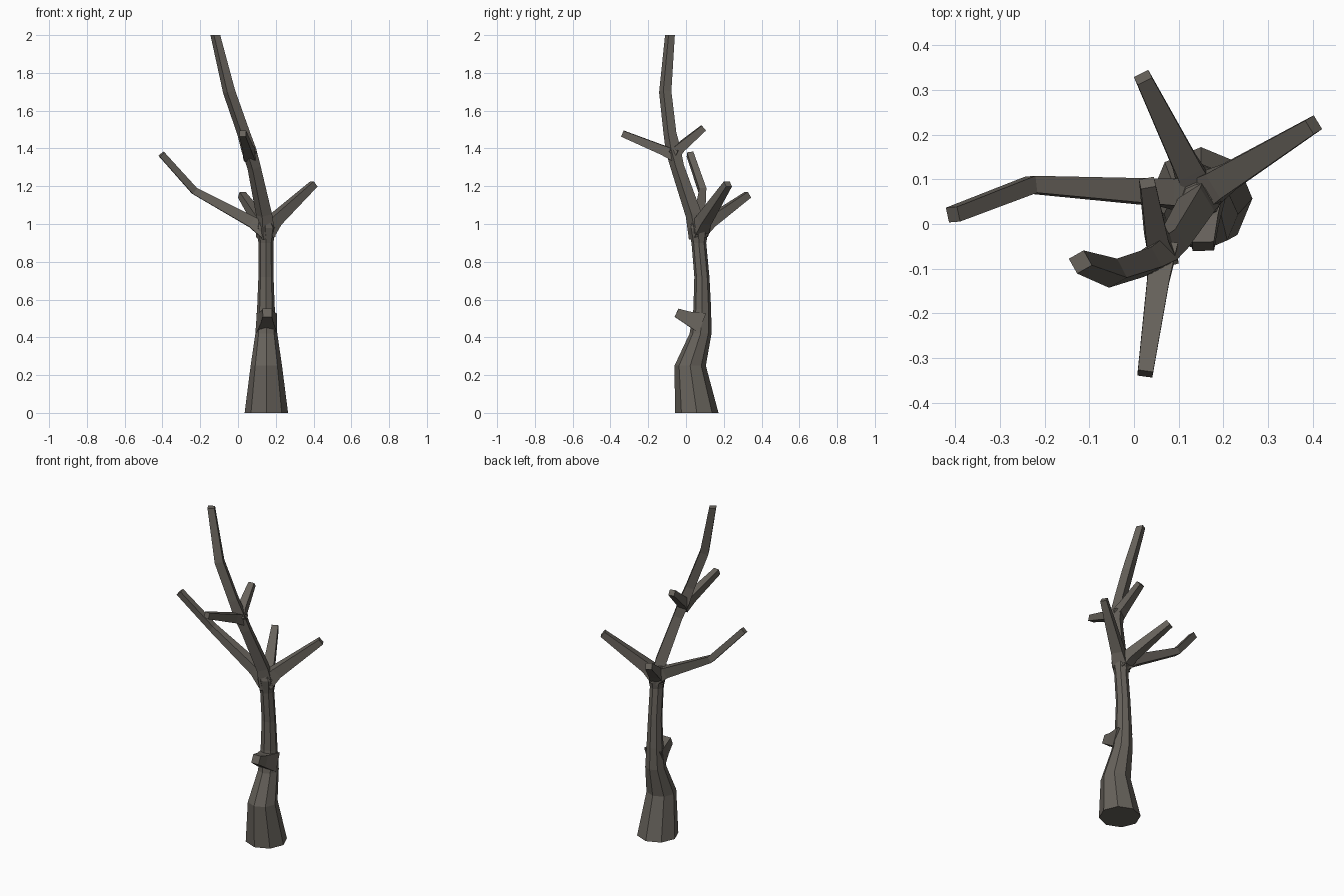
import bpy, bmesh, math
from mathutils import Vector

bark = bpy.data.materials.new("bark")
bark.diffuse_color = (0.135, 0.122, 0.105, 1)


def loft(name, rings):
    """Skin a list of vertex rings and cap both ends."""
    bm = bmesh.new()
    vs = [[bm.verts.new(p) for p in r] for r in rings]
    n = len(vs[0])
    for a, b in zip(vs, vs[1:]):
        for i in range(n):
            j = (i + 1) % n
            bm.faces.new((a[i], a[j], b[j], b[i]))
    bm.faces.new(vs[0][::-1])
    bm.faces.new(vs[-1])
    bmesh.ops.recalc_face_normals(bm, faces=bm.faces)
    me = bpy.data.meshes.new(name)
    bm.to_mesh(me)
    bm.free()
    me.materials.append(bark)
    ob = bpy.data.objects.new(name, me)
    bpy.context.collection.objects.link(ob)
    return ob


def branch(name, path, flat_end=False):
    """Square tapered limb; path entries are (x, y, z, half width)."""
    pts = [Vector(p[:3]) for p in path]
    side = (pts[-1] - pts[0]).cross(Vector((0, 0, 1))).normalized()
    rings = []
    for i, p in enumerate(pts):
        t = Vector()
        if i > 0:
            t += (p - pts[i - 1]).normalized()
        if i < len(pts) - 1:
            t += (pts[i + 1] - p).normalized()
        if flat_end and i == len(pts) - 1:
            t = Vector((0, 0, 1))
        t.normalize()
        s = (side - t * side.dot(t)).normalized()
        u = s.cross(t)
        w = path[i][3]
        rings.append([p + s * w * a + u * w * b
                      for a, b in ((1, 1), (-1, 1), (-1, -1), (1, -1))])
    return loft(name, rings)


# Eight-sided bent trunk: x, y, z, radius
trunk = [(0.15, 0.057, 0, 0.115), (0.15, 0.022, 0.25, 0.083),
         (0.15, 0.077, 0.42, 0.058), (0.148, 0.086, 0.55, 0.047),
         (0.148, 0.084, 0.72, 0.040), (0.148, 0.068, 0.90, 0.039),
         (0.146, 0.066, 0.98, 0.055), (0.140, 0.055, 1.03, 0.034)]
loft("trunk", [[(x + r * math.cos(k * math.pi / 4), y + r * math.sin(k * math.pi / 4), z)
                for k in range(8)] for x, y, z, r in trunk])

# Broken stub on the front of the trunk
branch("stub", [(0.152, 0.085, 0.475, 0.055), (0.154, 0.005, 0.505, 0.034),
                (0.155, -0.050, 0.530, 0.024)])

# Leader continuing up from the fork
branch("leader", [(0.148, 0.066, 0.93, 0.038), (0.138, 0.040, 1.05, 0.031),
                  (0.085, -0.045, 1.30, 0.026), (0.058, -0.068, 1.39, 0.029),
                  (0.030, -0.085, 1.48, 0.025), (-0.047, -0.110, 1.70, 0.024),
                  (-0.120, -0.085, 2.0, 0.019)], True)

# Limbs from the main fork
branch("left_limb", [(0.150, 0.065, 0.96, 0.042), (0.075, 0.070, 1.01, 0.030),
                     (-0.230, 0.088, 1.175, 0.019), (-0.405, 0.021, 1.37, 0.017)])
branch("right_limb", [(0.145, 0.065, 0.96, 0.042), (0.195, 0.095, 1.02, 0.032),
                      (0.402, 0.222, 1.212, 0.018)])
branch("back_limb", [(0.147, 0.065, 0.96, 0.040), (0.120, 0.125, 1.01, 0.030),
                     (0.020, 0.328, 1.155, 0.018)])

# Limbs from the upper fork
branch("upper_front_limb", [(0.065, -0.050, 1.36, 0.032), (0.055, -0.120, 1.39, 0.025),
                            (0.025, -0.335, 1.478, 0.017)])
branch("upper_back_limb", [(0.065, -0.075, 1.36, 0.032), (0.050, -0.030, 1.405, 0.025),
                           (0.030, 0.092, 1.508, 0.017)])
